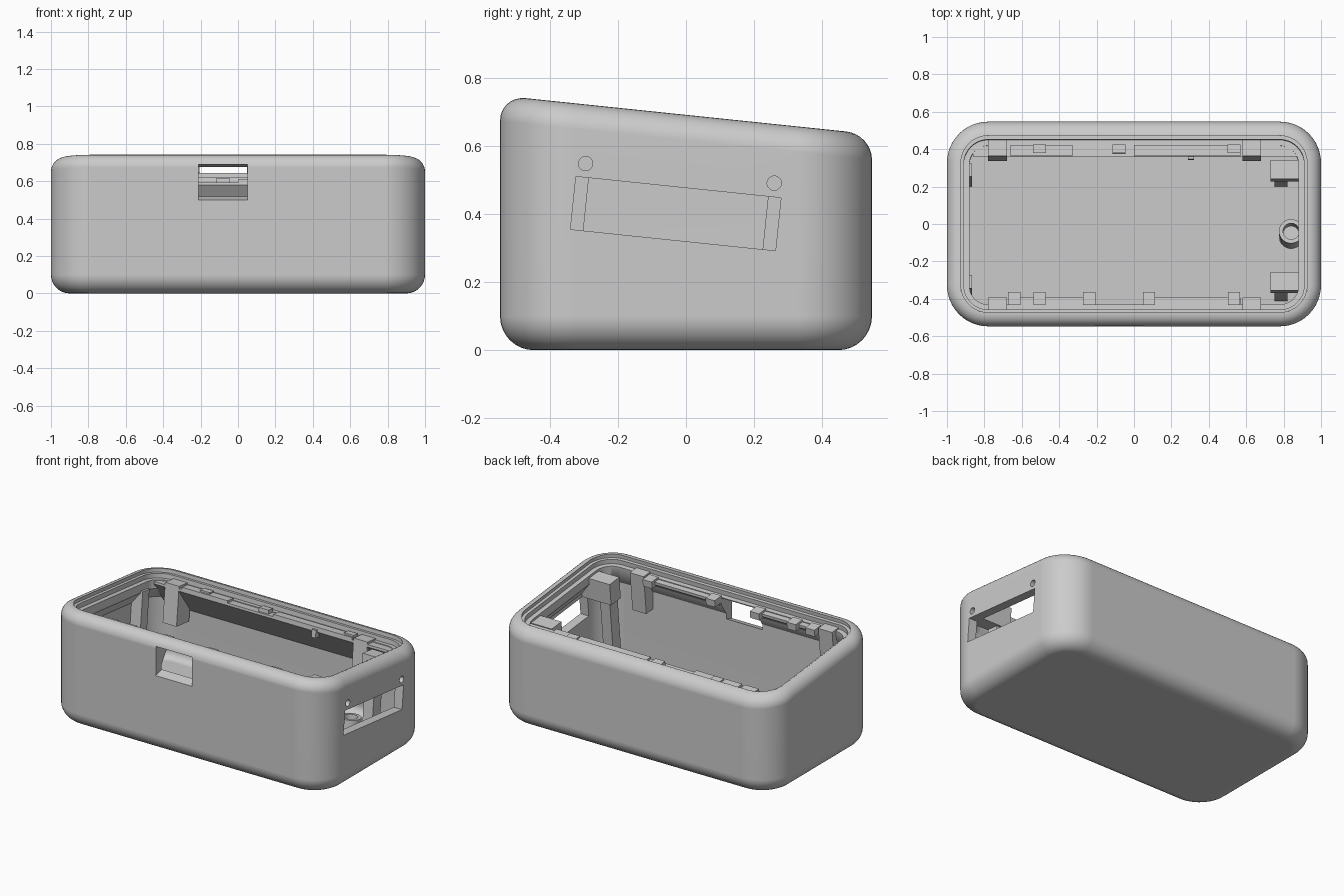
import bpy, bmesh, math
from mathutils import Matrix, Vector

if "Cube" in bpy.data.objects:
    bpy.data.objects.remove(bpy.data.objects["Cube"])

HX, HY, R = 1.0, 0.547, 0.22
SLOPE = 0.104
TILT = math.atan(SLOPE)
TOP = 0.692
# tilted frame whose origin lies on the middle of the sloping top plane
FRAME = Matrix.Translation((0, 0, TOP)) @ Matrix.Rotation(-TILT, 4, 'X')

grey = bpy.data.materials.new("light_grey_plastic")
grey.diffuse_color = (0.6, 0.6, 0.6, 1)
grey.use_nodes = True
grey.node_tree.nodes["Principled BSDF"].inputs["Base Color"].default_value = grey.diffuse_color


def ring(inset, n=12):
    """Rounded rectangle outline, inset from the outer wall."""
    hx, hy, r = HX - inset, HY - inset, R - inset
    pts = []
    for k, (sx, sy) in enumerate(((1, 1), (-1, 1), (-1, -1), (1, -1))):
        for i in range(n + 1):
            a = math.pi / 2 * (k + i / n)
            pts.append(Vector((sx * (hx - r) + r * math.cos(a),
                               sy * (hy - r) + r * math.sin(a), 0)))
    return pts


def make(name, bm):
    bmesh.ops.recalc_face_normals(bm, faces=bm.faces)
    me = bpy.data.meshes.new(name)
    bm.to_mesh(me)
    bm.free()
    me.materials.append(grey)
    ob = bpy.data.objects.new(name, me)
    bpy.context.collection.objects.link(ob)
    return ob


def loft(name, rings):
    """Skin a stack of equal outlines and cap both ends."""
    bm = bmesh.new()
    loops = [[bm.verts.new(p) for p in r] for r in rings]
    n = len(loops[0])
    for a, b in zip(loops, loops[1:]):
        for i in range(n):
            j = (i + 1) % n
            bm.faces.new((a[i], a[j], b[j], b[i]))
    bm.faces.new(loops[0][::-1])
    bm.faces.new(loops[-1])
    return make(name, bm)


def prism(name, profile, x0, x1, frame=FRAME):
    """Sweep a (y, z) profile along x."""
    return loft(name, [[frame @ Vector((x, y, z)) for y, z in profile] for x in (x0, x1)])


def box(name, x0, x1, y0, y1, z0, z1):
    return prism(name, [(y0, z0), (y1, z0), (y1, z1), (y0, z1)], x0, x1)


def circle(x, y, z, r, n=32):
    return [FRAME @ Vector((x + r * math.cos(2 * math.pi * i / n),
                            y + r * math.sin(2 * math.pi * i / n), z)) for i in range(n)]


def floor_depth(y):
    """Tilted-frame depth that ends just inside the floor."""
    return 0.045 - TOP + SLOPE * y


def smooth(ob):
    bpy.ops.object.select_all(action='DESELECT')
    ob.select_set(True)
    bpy.context.view_layer.objects.active = ob
    bpy.ops.object.shade_smooth_by_angle(angle=math.radians(30))


# case: rounded outside, sloping top, stepped rim and thin-walled cavity in one skin
rings = []
for i in range(9):
    a = math.pi / 2 * i / 8
    t = 0.1 * (1 - math.sin(a))
    rings.append([p + Vector((0, 0, 0.1 * (1 - math.cos(a)))) for p in ring(t)])
for i in range(9):
    a = math.pi / 2 * i / 8
    t = 0.075 * (1 - math.cos(a))
    rings.append([p + Vector((0, 0, TOP - SLOPE * p.y - 0.075 + 0.075 * math.sin(a)))
                  for p in ring(t)])
for inset, z in ((0.07, 0), (0.07, -0.025), (0.09, -0.025), (0.09, -0.055),
                 (0.12, -0.055), (0.12, -0.11)):
    rings.append([FRAME @ (p + Vector((0, 0, z))) for p in ring(inset)])
rings.append([p + Vector((0, 0, TOP - SLOPE * p.y - 0.19)) for p in ring(0.06)])
for i in range(6):
    a = math.pi / 2 * i / 5
    rings.append([p + Vector((0, 0, 0.11 - 0.05 * math.sin(a)))
                  for p in ring(0.06 + 0.05 * (1 - math.cos(a)))])
case = loft("case", rings)

# openings: front port, side slot and two screw holes
cutters = [
    prism("port_cutter", [(-0.7, 0.455), (-0.547, 0.5), (-0.43, 0.535), (-0.36, 0.535),
                          (-0.36, 0.675), (-0.43, 0.675), (-0.547, 0.69), (-0.7, 0.69)],
          -0.21, 0.05, Matrix.Identity(4)),
    box("slot_cutter", 0.84, 1.1, -0.303, 0.303, -0.37, -0.214),
]
for y in (-0.279, 0.279):
    hole = [(y + 0.021 * math.cos(math.pi * i / 12), -0.173 + 0.021 * math.sin(math.pi * i / 12))
            for i in range(24)]
    cutters.append(prism("screw_hole_cutter", hole, 0.84, 1.1))
bpy.context.view_layer.objects.active = case
for c in cutters:
    m = case.modifiers.new("cut", 'BOOLEAN')
    m.operation, m.solver, m.object = 'DIFFERENCE', 'EXACT', c
    bpy.ops.object.modifier_apply(modifier=m.name)
    bpy.data.objects.remove(c)
smooth(case)
case.modifiers.new("even_shading", 'WEIGHTED_NORMAL').keep_sharp = True

# back ledge with a sloping underside
prism("back_ledge", [(0.44, -0.06), (0.37, -0.06), (0.37, -0.075), (0.51, -0.235), (0.51, -0.12)],
      -0.86, 0.87)
for x0, x1 in ((-0.66, -0.33), (0.0, 0.57)):
    box("back_rail", x0, x1, 0.37, 0.43, -0.065, -0.045)

# front rails with chamfered undersides
for x0, x1 in ((-0.66, -0.22), (0.06, 0.57)):
    prism("front_rail", [(-0.432, -0.06), (-0.39, -0.06), (-0.39, -0.078), (-0.432, -0.12)], x0, x1)

# small clips standing on the rails
for x in (-0.505, -0.08, 0.535):
    box("back_clip", x - 0.035, x + 0.035, 0.385, 0.43, -0.085, -0.035)
for x in (-0.64, -0.505, -0.24, 0.08, 0.535):
    box("front_clip", x - 0.033, x + 0.033, -0.43, -0.36, -0.09, -0.045)
box("back_latch", 0.29, 0.32, 0.355, 0.43, -0.11, -0.06)

# hanging posts at the ends of the rails
for x in (-0.73, 0.63):
    box("back_post", x - 0.05, x + 0.05, 0.37, 0.5, -0.3, -0.045)
    box("front_post", x - 0.05, x + 0.05, -0.47, -0.39, -0.3, -0.045)

# ribs on the left wall
for y in (0.3, -0.3):
    box("left_rib", -0.95, -0.865, y - 0.035, y + 0.035, floor_depth(y), -0.1)

# screw blocks and their legs beside the side slot
for s in (-1, 1):
    y0, y1 = sorted((s * 0.25, s * 0.35))
    box("screw_block", 0.73, 0.95, y0, y1, -0.212, -0.07)
    y0, y1 = sorted((s * 0.265, s * 0.345))
    box("block_leg", 0.75, 0.82, y0, y1, floor_depth(s * 0.3), -0.212)

# round hollow boss under the slot
base = floor_depth(0)
boss = loft("round_boss", [circle(0.84, 0, base, 0.065), circle(0.84, 0, -0.375, 0.065),
                           circle(0.84, 0, -0.375, 0.043), circle(0.84, 0, -0.52, 0.043)])
smooth(boss)
